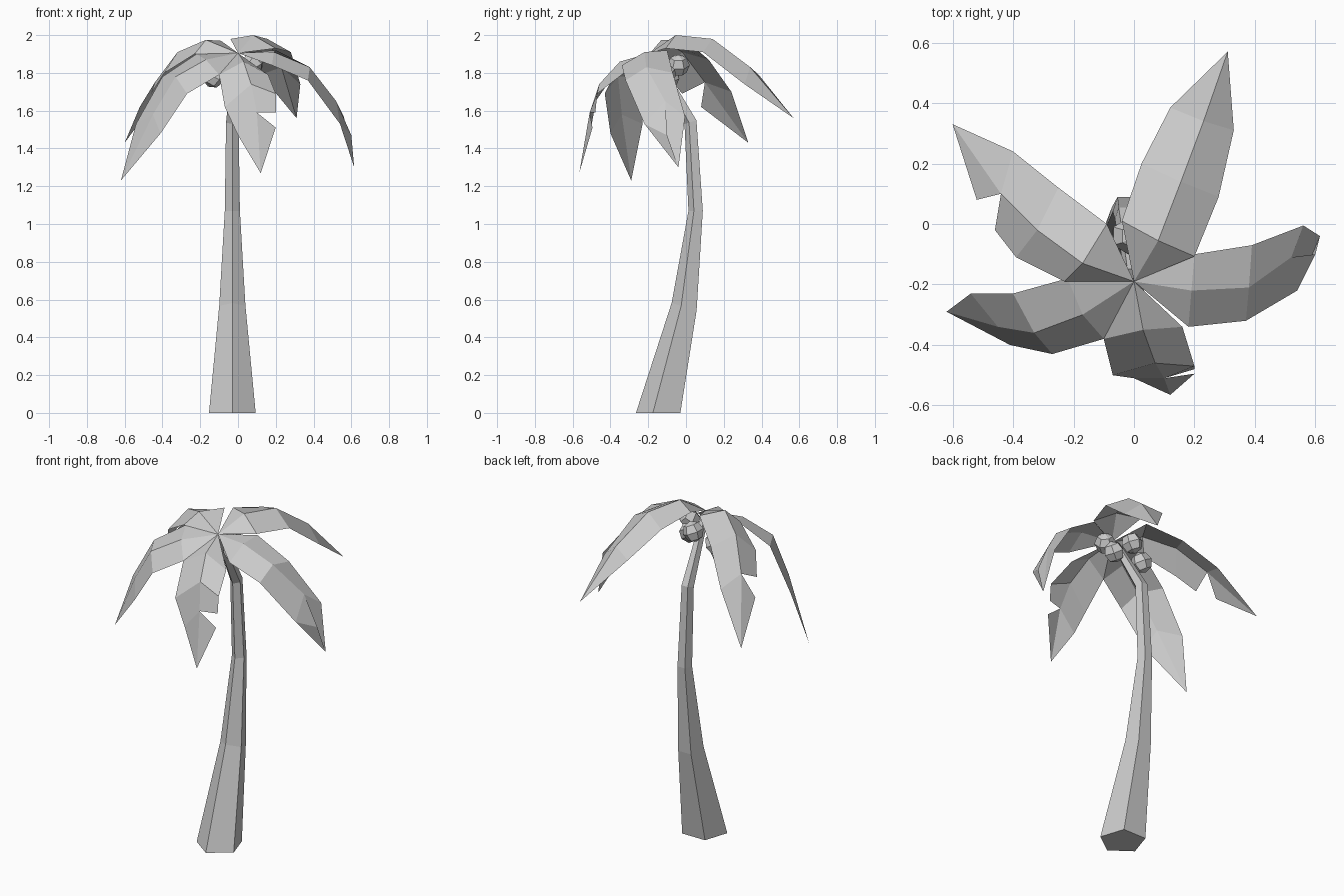
import bpy, math

CROWN = (0.0, -0.19, 1.905)


def make_object(name, verts, faces):
    mesh = bpy.data.meshes.new(name)
    mesh.from_pydata(verts, [], faces)
    mesh.update()
    obj = bpy.data.objects.new(name, mesh)
    bpy.context.collection.objects.link(obj)
    return obj


def trunk(rings, sides=5):
    """Loft of tilted pentagons: x, y, z, radius, lean (z slope along y)."""
    verts, faces = [], []
    for x, y, z, r, lean in rings:
        for k in range(sides):
            a = -math.pi / 2 + 2 * math.pi * k / sides
            dy = r * math.sin(a)
            verts.append((x + r * math.cos(a), y + dy, z + lean * dy))
    for i in range(len(rings) - 1):
        for k in range(sides):
            a, b = i * sides + k, i * sides + (k + 1) % sides
            faces.append((a, b, b + sides, a + sides))
    faces.append(tuple(reversed(range(sides))))
    faces.append(tuple(range(len(verts) - sides, len(verts))))
    return make_object("trunk", verts, faces)


def frond(name, left, rib, right, tip, torn=None):
    """Folded leaf: fan from the crown, strips either side of the rib, pointed end.
    A torn leaf gets a separate corner for its last left triangle."""
    verts = [CROWN] + left + rib + right + [tip, torn or left[2]]
    L, M, R, T, N = 1, 4, 7, 10, 11
    faces = [(0, M, L), (0, R, M)]
    for i in range(2):
        faces.append((L + i, M + i, M + i + 1, L + i + 1))
        faces.append((M + i, R + i, R + i + 1, M + i + 1))
    faces += [(N if torn else L + 2, M + 2, T), (M + 2, R + 2, T)]
    if not torn:
        verts.pop()
    return make_object(name, verts, faces)


# Curved, tapering trunk
trunk([(-0.03, -0.135, 0.0, 0.130, 0.0),
       (-0.03, -0.003, 0.56, 0.073, -0.3),
       (-0.03, 0.055, 1.07, 0.042, 0.0),
       (-0.03, 0.027, 1.54, 0.035, 0.3),
       (-0.01, -0.165, 1.88, 0.020, 0.6)])

# Five drooping fronds
frond("frond_back_right",
      [(-0.04, 0.01, 1.98), (0.025, 0.20, 1.93), (0.12, 0.385, 1.79)],
      [(0.08, -0.055, 2.0), (0.155, 0.14, 1.98), (0.23, 0.34, 1.83)],
      [(0.20, -0.107, 1.93), (0.28, 0.09, 1.91), (0.33, 0.31, 1.74)],
      (0.31, 0.57, 1.56))
frond("frond_back_left",
      [(-0.23, -0.19, 1.90), (-0.39, -0.11, 1.80), (-0.46, -0.02, 1.69)],
      [(-0.17, -0.13, 1.975), (-0.32, -0.02, 1.91), (-0.44, 0.10, 1.75)],
      [(-0.09, 0.0, 1.97), (-0.25, 0.12, 1.87), (-0.40, 0.24, 1.70)],
      (-0.60, 0.33, 1.43), torn=(-0.52, 0.08, 1.62))
frond("frond_left",
      [(-0.10, -0.38, 1.79), (-0.27, -0.43, 1.69), (-0.41, -0.40, 1.48)],
      [(-0.17, -0.30, 1.87), (-0.33, -0.36, 1.78), (-0.45, -0.34, 1.58)],
      [(-0.22, -0.18, 1.90), (-0.40, -0.23, 1.78), (-0.54, -0.23, 1.53)],
      (-0.62, -0.29, 1.23))
frond("frond_front",
      [(0.16, -0.34, 1.79), (0.20, -0.47, 1.69), (0.20, -0.48, 1.59)],
      [(0.03, -0.35, 1.86), (0.07, -0.46, 1.74), (0.10, -0.51, 1.59)],
      [(-0.10, -0.38, 1.79), (-0.07, -0.50, 1.62), (0.0, -0.51, 1.47)],
      (0.12, -0.565, 1.27), torn=(0.20, -0.495, 1.51))
frond("frond_right",
      [(0.20, -0.10, 1.92), (0.39, -0.07, 1.80), (0.56, -0.005, 1.57)],
      [(0.19, -0.22, 1.91), (0.38, -0.21, 1.83), (0.52, -0.11, 1.65)],
      [(0.18, -0.34, 1.84), (0.37, -0.32, 1.76), (0.54, -0.22, 1.53)],
      (0.615, -0.04, 1.30))
# Small folded end of the right frond
make_object("frond_right_edge",
            [(0.52, -0.11, 1.65), (0.54, -0.22, 1.53), (0.60, -0.10, 1.47), (0.615, -0.04, 1.30)],
            [(0, 1, 2), (1, 3, 2)])

# Cluster of nuts under the crown
for i, (x, y, z) in enumerate([(-0.02, -0.04, 1.84), (-0.13, -0.09, 1.78),
                               (0.05, -0.11, 1.79), (0.08, -0.15, 1.85)]):
    bpy.ops.mesh.primitive_uv_sphere_add(segments=6, ring_count=4, radius=0.06,
                                         location=(x, y, z), rotation=(0.3 * i, 0.4, 0.7 * i))
    bpy.context.object.name = f"nut_{i + 1}"
